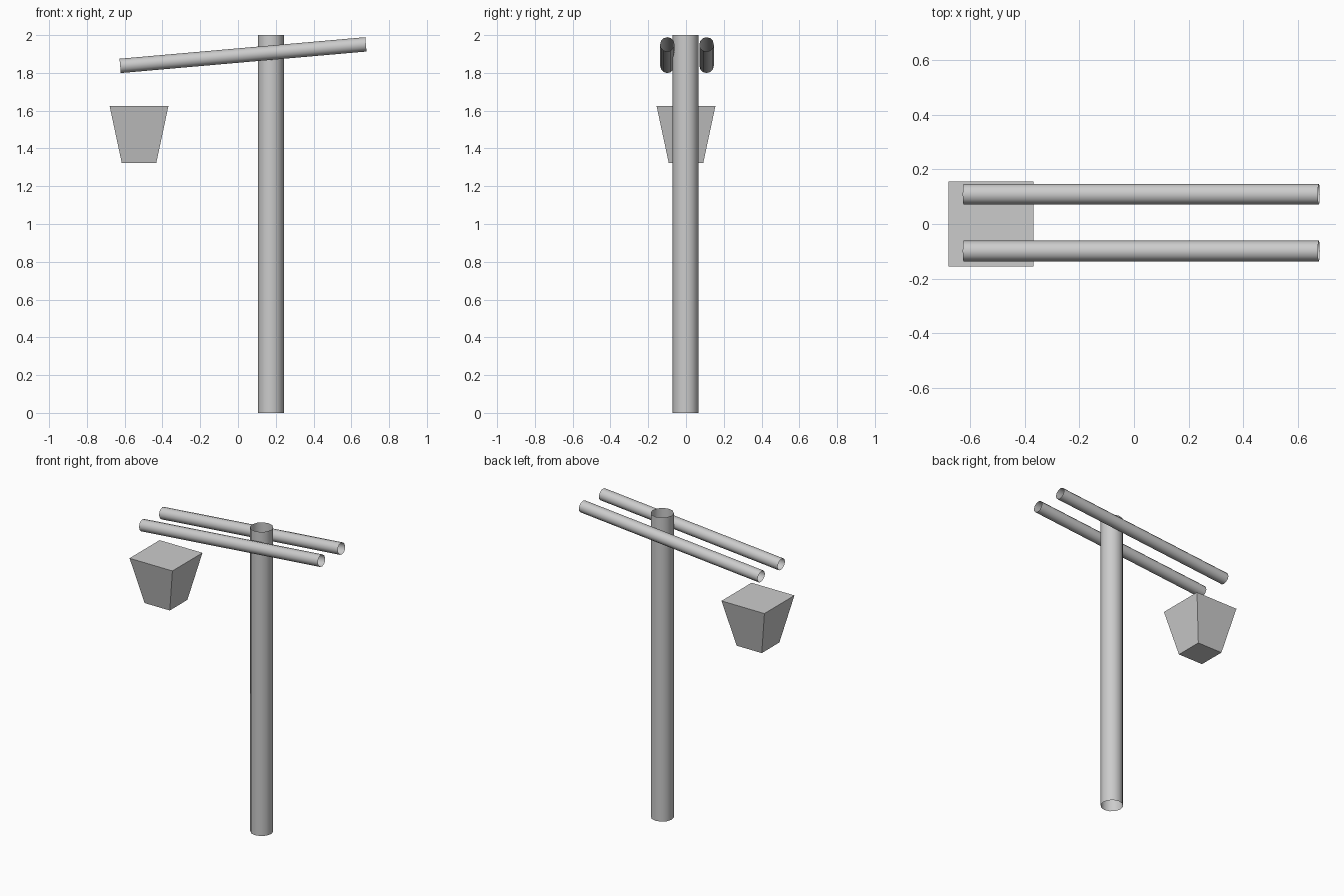
import bpy
from math import atan2, hypot, radians, pi, sqrt

if "Cube" in bpy.data.objects:
    bpy.data.objects.remove(bpy.data.objects["Cube"])


def tube(name, centre, radius, length, tilt=0.0):
    """Open-ended smooth tube along z, tilted about y."""
    bpy.ops.mesh.primitive_cylinder_add(
        vertices=12, radius=radius, depth=length, end_fill_type='NOTHING',
        location=centre, rotation=(0, tilt, 0))
    ob = bpy.context.object
    ob.name = name
    bpy.ops.object.shade_smooth_by_angle(angle=radians(40))
    return ob


# upright post
tube("post", (0.174, -0.002, 1.0), 0.069, 2.0)

# pair of sloping beams, one each side of the post
x0, z0, x1, z1 = -0.624, 1.837, 0.677, 1.951
for side, y in (("front", -0.099), ("back", 0.109)):
    tube(side + "_beam", ((x0 + x1) / 2, y, (z0 + z1) / 2), 0.038,
         hypot(x1 - x0, z1 - z0), pi / 2 - atan2(z1 - z0, x1 - x0))

# tapered square bucket, wider at the top
bpy.ops.mesh.primitive_cone_add(
    vertices=4, radius1=0.0915 * sqrt(2), radius2=0.156 * sqrt(2),
    depth=0.302, location=(-0.524, 0, 1.475))
bucket = bpy.context.object
bucket.name = "bucket"
bucket.rotation_euler.z = pi / 4
